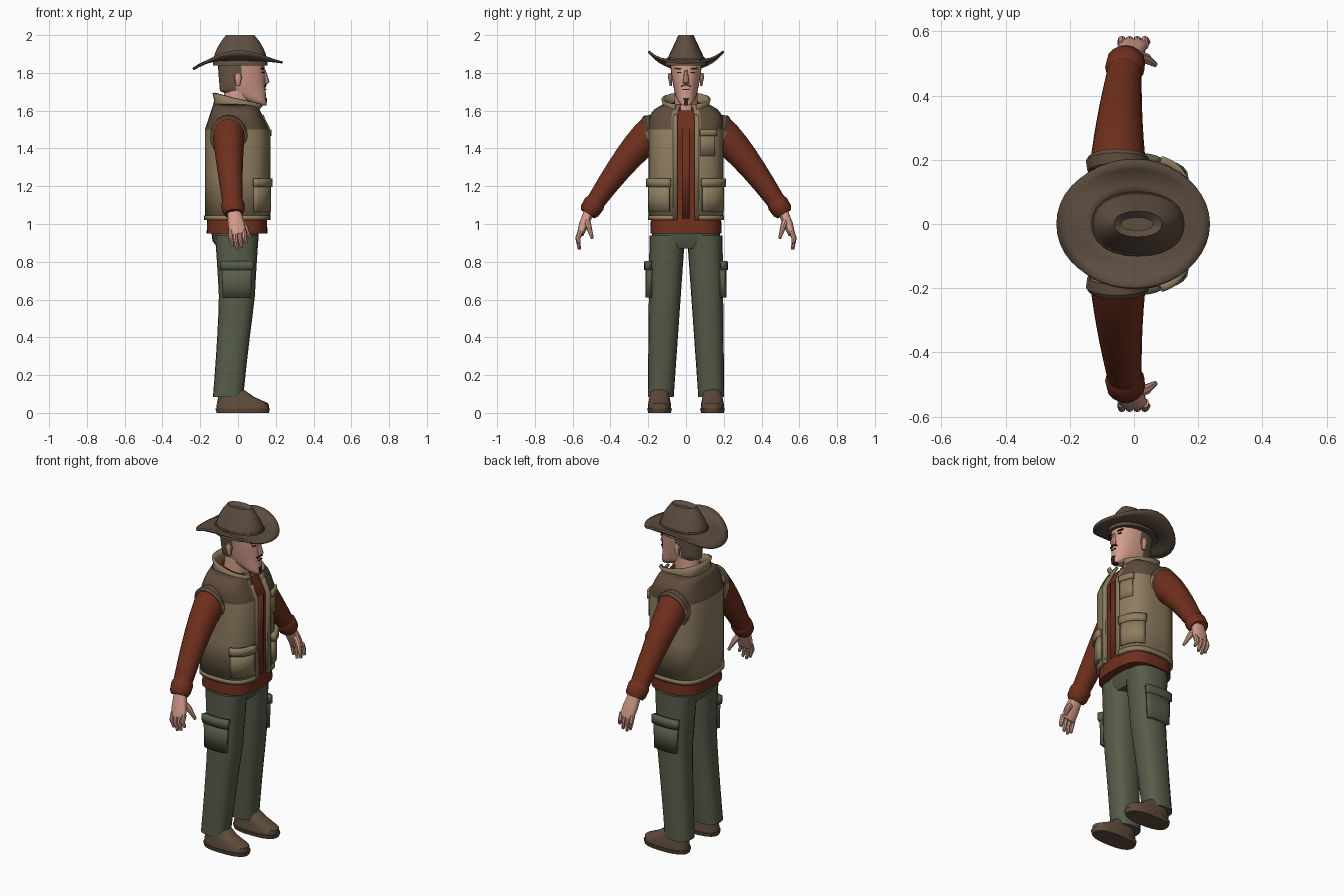
import bpy, bmesh, math
from mathutils import Matrix, Vector

cube = bpy.data.objects.get("Cube")
if cube:
    bpy.data.objects.remove(cube, do_unlink=True)


def colour(name, code):
    def linear(c):
        return c / 12.92 if c <= 0.04 else ((c + 0.055) / 1.055) ** 2.4
    rgba = [linear(value / 255) for value in bytes.fromhex(code)] + [1]
    material = bpy.data.materials.new(name)
    material.use_nodes = True
    material.diffuse_color = rgba
    bsdf = material.node_tree.nodes["Principled BSDF"]
    bsdf.inputs["Base Color"].default_value = rgba
    bsdf.inputs["Roughness"].default_value = 0.9
    return material


HAT = colour("hat brown", "5d4d40")
TAN = colour("vest tan", "8d7c5f")
YOKE = colour("yoke brown", "5e4c3c")
RUST = colour("shirt rust", "6f2f1d")
GREEN = colour("trouser green", "575c49")
SKIN = colour("skin", "d29c8a")
HAIR = colour("hair", "6b5a47")
LEATHER = colour("shoe leather", "5f4c3c")
DARK = colour("dark hair", "35241d")
parts = []


def finish(name, bm, materials, mirror=False, thickness=0, rule=None, closed=True):
    if closed:
        bmesh.ops.recalc_face_normals(bm, faces=bm.faces)
    if rule:
        for face in bm.faces:
            face.material_index = int(rule(face.calc_center_median()))
    mesh = bpy.data.meshes.new(name)
    bm.to_mesh(mesh)
    bm.free()
    for material in materials:
        mesh.materials.append(material)
    part = bpy.data.objects.new(name, mesh)
    bpy.context.collection.objects.link(part)
    if thickness:
        solid = part.modifiers.new("thickness", "SOLIDIFY")
        solid.thickness, solid.offset = thickness, -1
    if mirror:
        part.modifiers.new("other side", "MIRROR").use_axis = (False, True, False)
    parts.append(part)


def loft(name, materials, sections, sides=24, power=2.5, arc=None, along=False,
         tilt=0, warp=None, **options):
    """Skin superellipse rings (x, y, z, x radius, y radius); an arc leaves them open."""
    bm = bmesh.new()
    rings = []
    start, end = arc or (0, math.tau)
    count = sides + 1 if arc else sides
    for i, (x, y, z, rx, ry) in enumerate(sections):
        centre, axis = Vector((x, y, z)), Vector((0, 0, 1))
        if along:
            before = sections[max(i - 1, 0)]
            after = sections[min(i + 1, len(sections) - 1)]
            axis = (Vector(after[:3]) - Vector(before[:3])).normalized()
        u = Vector((1, 0, 0))
        u = (u - axis * u.dot(axis)).normalized()
        v = axis.cross(u)
        ring = []
        for k in range(count):
            angle = start + (end - start) * k / sides
            co, si = math.cos(angle), math.sin(angle)
            point = (centre + u * rx * math.copysign(abs(co) ** (2 / power), co)
                     + v * ry * math.copysign(abs(si) ** (2 / power), si))
            point.z += tilt * point.x
            if warp:
                point.z += warp(i / (len(sections) - 1), co, si)
            ring.append(bm.verts.new(point))
        rings.append(ring)
    for low, high in zip(rings, rings[1:]):
        for k in range(sides):
            j = (k + 1) % count
            bm.faces.new((low[k], low[j], high[j], high[k]))
    closed = not arc and not warp
    if closed:
        bm.faces.new(rings[0][::-1])
        bm.faces.new(rings[-1])
    finish(name, bm, materials, closed=closed, **options)


def plate(name, material, location, size, turn=0, roll=0, mirror=False):
    bm = bmesh.new()
    bmesh.ops.create_cube(bm, size=1)
    place = (Matrix.Translation(location) @ Matrix.Rotation(turn, 4, 'Z')
             @ Matrix.Rotation(roll, 4, 'X') @ Matrix.Diagonal((*size, 1)))
    bmesh.ops.transform(bm, matrix=place, verts=bm.verts)
    finish(name, bm, [material], mirror=mirror)


def span(low, high, steps):
    return [low + (high - low) * i / steps for i in range(steps + 1)]


def opening(angle):
    return angle, math.tau - angle


# Body profiles: each gives one cross-section, optionally grown outwards
def torso(z, grow=0):
    slope = max(0, z - 1.5) / .14
    return (-.005 - .01 * slope, 0, z,
            .17 * (1 - slope / 3) + grow, .198 * (1 - .45 * slope ** 4) + grow)


def leg(z, grow=0):
    shin = max(0, .6 - z)
    return (-.006 - .09 * shin, .137 - .04 * z, z,
            .08 + .04 * z * z + grow, .066 + .03 * z + grow)


def arm(t, grow=0):
    return (-.05 + .025 * t * t, .16 + .35 * t, 1.495 - .425 * t ** 1.25,
            .09 - .04 * t + grow, .095 - .05 * t + grow)


def skull(t):
    front = .15 - .012 * t
    back = .1 - .19 * min(1, t * 3.5) - .02 * t
    return (front + back) / 2, 0, 1.63 + .25 * t, (front - back) / 2, .088 * (t + .01) ** .3


def crown(t):
    return .012, 0, 1.84 + .16 * t, .145 - .07 * t * t, .115 - .075 * t


def pocket(name, material, profile, bottom, top, arc, lift, mirror=True):
    """Raised patch that follows a body profile, with a thicker flap on top."""
    start, end = arc
    flap = bottom + (top - bottom) * .75
    for label, low, high, extra in (("", bottom, flap + .01, 0), ("_flap", flap, top, .008)):
        loft(name + label, [material], [profile(z, lift + extra) for z in span(low, high, 2)],
             sides=8, power=3, arc=(start - extra * 4, end + extra * 4),
             thickness=lift + .01, mirror=mirror)


# Hat: curled brim, crown with a dent, and a band
loft("hat_brim", [HAT], [(0, 0, 1.865 - .015 * t, .125 + .11 * t, .095 + .108 * t)
                         for t in span(0, 1, 4)], sides=40, power=2, thickness=.012,
     warp=lambda t, co, si: t * t * (.06 * abs(si) ** 3 - .035 * max(0, -co) ** 2))
loft("hat_crown", [HAT], [crown(t) for t in span(0, 1, 5)] + [(.01, 0, 1.98, .05, .02)],
     power=2.2)
loft("hat_band", [YOKE], [(x, y, z, rx + .003, ry + .003)
                          for x, y, z, rx, ry in map(crown, (.15, .27))], power=2.2)

# Head with hair on the back
loft("head", [SKIN, HAIR], [skull(t ** 1.5) for t in span(0, 1, 9)], power=2.2,
     rule=lambda c: c.x < 0 and c.z > 1.69 or c.x < .035 and c.z > 1.78)
loft("neck", [SKIN], [(-.02, 0, 1.54, .075, .065), (0, 0, 1.72, .07, .06)], power=2)
loft("nose", [SKIN], [(.142, 0, 1.74, .012, .016), (.147, 0, 1.753, .02, .017),
                      (.136, 0, 1.815, .01, .008)], sides=8, power=2)
loft("ear", [SKIN], [(0, .08, 1.73, .01, .006), (0, .085, 1.78, .02, .012),
                     (0, .085, 1.8, .01, .007)], sides=10, mirror=True)

# Facial details
plate("eyebrow", DARK, (.132, .04, 1.822), (.009, .036, .007), turn=.32, roll=.1, mirror=True)
plate("eye", DARK, (.133, .037, 1.803), (.009, .022, .005), turn=.3, mirror=True)
plate("moustache", DARK, (.145, .013, 1.733), (.009, .027, .007), turn=.12, roll=-.3, mirror=True)
plate("mouth", DARK, (.146, 0, 1.712), (.008, .035, .003))
loft("goatee", [DARK], [(.132, 0, 1.627, .019, .015), (.138, 0, 1.668, .016, .015)], sides=10)

# Shirt with an open throat and a collar
loft("shirt", [RUST, SKIN], [torso(.95, -.009), torso(1.03, -.012)]
     + [torso(z, -.016) for z in span(1.1, 1.6, 10)], sides=40, power=3,
     rule=lambda c: c.z > 1.525 and c.x > .05 and abs(c.y) < .022)
loft("shirt_collar", [RUST], [(-.005, 0, 1.575, .1, .09), (-.01, 0, 1.635, .08, .075)],
     arc=opening(.35), tilt=-.2, thickness=.01)
loft("shirt_placket", [RUST], [torso(z, -.01) for z in (1.03, 1.5)],
     sides=4, power=3, arc=(-.03, .03), thickness=.01)

# Vest: open front, yoke across the shoulders, standing collar
FRONT = .11
loft("vest", [TAN, YOKE], [torso(z) for z in (1.02, 1.25, *span(1.5, 1.635, 5))],
     sides=44, power=3, arc=opening(FRONT), thickness=.014,
     rule=lambda c: c.z > 1.5 and not (c.x > 0 and abs(c.y) < .08))
loft("vest_front_edge", [TAN], [torso(z, .007) for z in (1.02, *span(1.5, 1.58, 3))],
     sides=3, power=3, arc=(FRONT, FRONT + .09), thickness=.018, mirror=True)
loft("vest_hem", [TAN], [torso(z, .004) for z in (1.02, 1.045)],
     sides=44, power=3, arc=opening(FRONT), thickness=.014)
loft("vest_collar", [TAN], [(-.015, 0, 1.585, .118, .13), (-.005, 0, 1.625, .122, .12),
                            (.003, 0, 1.66, .138, .13)],
     arc=opening(.4), tilt=-.24, thickness=.014)
pocket("lower_pocket", TAN, torso, 1.065, 1.24, (.27, 1.2), .014)
pocket("chest_pocket", TAN, torso, 1.36, 1.5, (.24, .72), .006, mirror=False)

# Sleeves with armhole trim and cuffs
loft("armhole_trim", [TAN, YOKE], [(-.05, .165, 1.472, .095, .108), (-.05, .196, 1.465, .1, .112),
                                   (-.05, .207, 1.462, .092, .104)],
     power=2, along=True, mirror=True, rule=lambda c: c.z > 1.5)
loft("sleeve", [RUST], [arm(t) for t in span(0, 1, 7)], sides=16, power=2, along=True, mirror=True)
loft("cuff", [RUST], [arm(t, grow) for t, grow in ((.9, 0), (.93, .009), (1, .009), (1.03, 0))],
     sides=16, power=2, along=True, mirror=True)

# Hands
loft("palm", [SKIN], [(-.024, .507, 1.08, .034, .028), (-.01, .54, 1, .044, .026),
                      (0, .56, .945, .044, .018)], sides=14, along=True, mirror=True)
for i, finger in enumerate(("little", "ring", "middle", "index")):
    x = -.038 + .024 * i
    tip = .89 - .025 * math.sin(i + .4)
    loft(finger + "_finger", [SKIN], [(x, .557, .965, .013, .015), (x, .572, .925, .013, .014),
                                      (x + .01, .565, tip, .008, .008)],
         sides=8, power=2, along=True, mirror=True)
loft("thumb", [SKIN], [(0, .53, 1.03, .018, .018), (.035, .516, .99, .018, .016),
                       (.066, .496, .925, .008, .008)], sides=8, power=2, along=True, mirror=True)

# Trousers with thigh pockets
loft("hips", [GREEN], [(-.01, 0, .87, .095, .15), (-.015, 0, .91, .12, .182),
                       (-.015, 0, .99, .13, .18)])
loft("trouser_leg", [GREEN], [leg(z) for z in span(.085, .94, 8)], sides=20, mirror=True)
pocket("thigh_pocket", GREEN, leg, .61, .805, (1, math.pi - 1), .018)

# Shoes
loft("shoe_sole", [YOKE], [(.025, .14, 0, .138, .06), (.025, .14, .024, .145, .066)], mirror=True)
loft("shoe", [LEATHER], [(.025, .14, .02, .14, .062), (.025, .14, .05, .137, .06),
                         (-.01, .14, .085, .095, .053), (-.045, .135, .13, .066, .05)], mirror=True)

# Soft shading with crisp creases
bpy.ops.object.select_all(action='DESELECT')
for part in parts:
    part.select_set(True)
bpy.context.view_layer.objects.active = parts[0]
bpy.ops.object.shade_smooth_by_angle(angle=math.radians(35))
